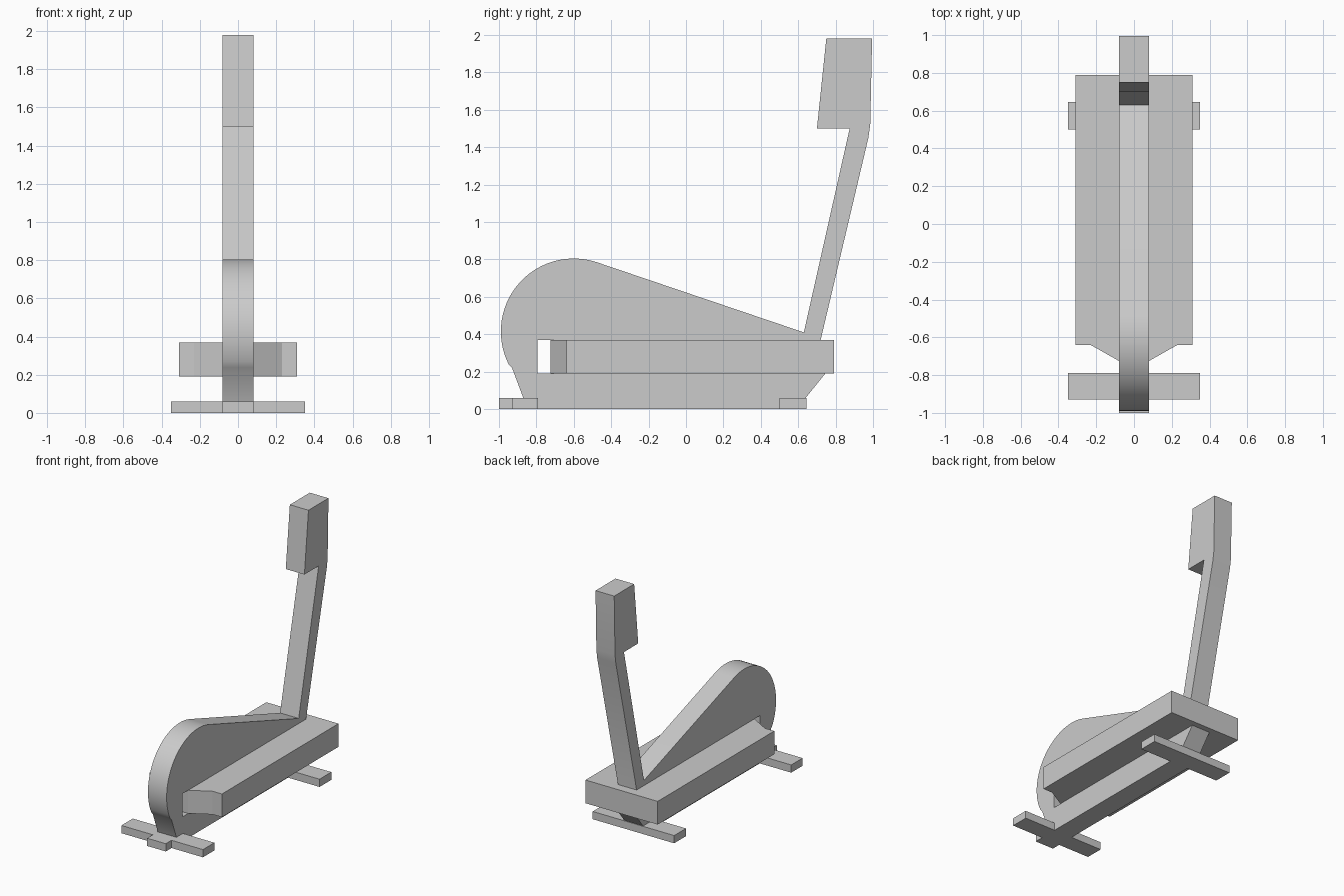
import bpy
from math import cos, sin, radians
from mathutils import Matrix

cube = bpy.data.objects.get("Cube")
if cube:
    bpy.data.objects.remove(cube, do_unlink=True)

grey = bpy.data.materials.new("plain grey")
grey.use_nodes = True
colour = (0.6, 0.6, 0.6, 1)
grey.diffuse_color = colour
for node in grey.node_tree.nodes:
    if node.type == 'BSDF_PRINCIPLED':
        node.inputs["Base Color"].default_value = colour


def extrude(name, outlines, half, matrix):
    """Fill closed 2D outlines (inner ones become holes) and extrude both ways."""
    curve = bpy.data.curves.new(name, 'CURVE')
    curve.dimensions = '2D'
    curve.fill_mode = 'BOTH'
    curve.extrude = half
    for outline in outlines:
        spline = curve.splines.new('POLY')
        spline.points.add(len(outline) - 1)
        for point, (a, b) in zip(spline.points, outline):
            point.co = (a, b, 0, 1)
        spline.use_cyclic_u = True
    obj = bpy.data.objects.new(name, curve)
    bpy.context.collection.objects.link(obj)
    obj.matrix_world = matrix
    bpy.ops.object.select_all(action='DESELECT')
    obj.select_set(True)
    bpy.context.view_layer.objects.active = obj
    bpy.ops.object.convert(target='MESH')
    obj = bpy.context.object
    obj.data.materials.clear()
    obj.data.materials.append(grey)
    bpy.ops.object.shade_smooth_by_angle(angle=radians(25))
    return obj


def rect(a0, a1, b0, b1):
    return [(a0, b0), (a1, b0), (a1, b1), (a0, b1)]


# Side profiles run along y and z
side = Matrix(((0, 0, 1, 0), (1, 0, 0, 0), (0, 1, 0, 0), (0, 0, 0, 1)))

# Central body: round flywheel housing, sloping spine, post and console
housing = [(-0.6 + 0.39 * cos(radians(t)), 0.415 + 0.39 * sin(radians(t)))
           for t in range(72, 208, 5)]
body = housing + [
    (-0.93, 0.22), (-0.87, 0.06), (-1.0, 0.06), (-1.0, 0), (0.64, 0), (0.64, 0.06),
    (0.745, 0.19), (0.72, 0.37), (0.975, 1.45), (0.985, 1.52), (0.995, 1.98),
    (0.75, 1.98), (0.7, 1.5), (0.875, 1.5), (0.63, 0.41)]
extrude("body_and_post", [body, rect(-0.795, -0.66, 0.19, 0.37)], 0.08, side)

# Wide pedal deck with a tapered nose reaching into the slot
right_edge = [(0.31, 0.79), (0.31, -0.64), (0.23, -0.64), (0.08, -0.725)]
deck = right_edge + [(-x, y) for x, y in reversed(right_edge)]
extrude("pedal_deck", [deck], 0.09, Matrix.Translation((0, 0, 0.28)))

# Floor crossbars
for name, y0, y1 in (("front_foot", -0.93, -0.79), ("rear_foot", 0.5, 0.645)):
    extrude(name, [rect(-0.35, 0.35, y0, y1)], 0.03, Matrix.Translation((0, 0, 0.03)))
